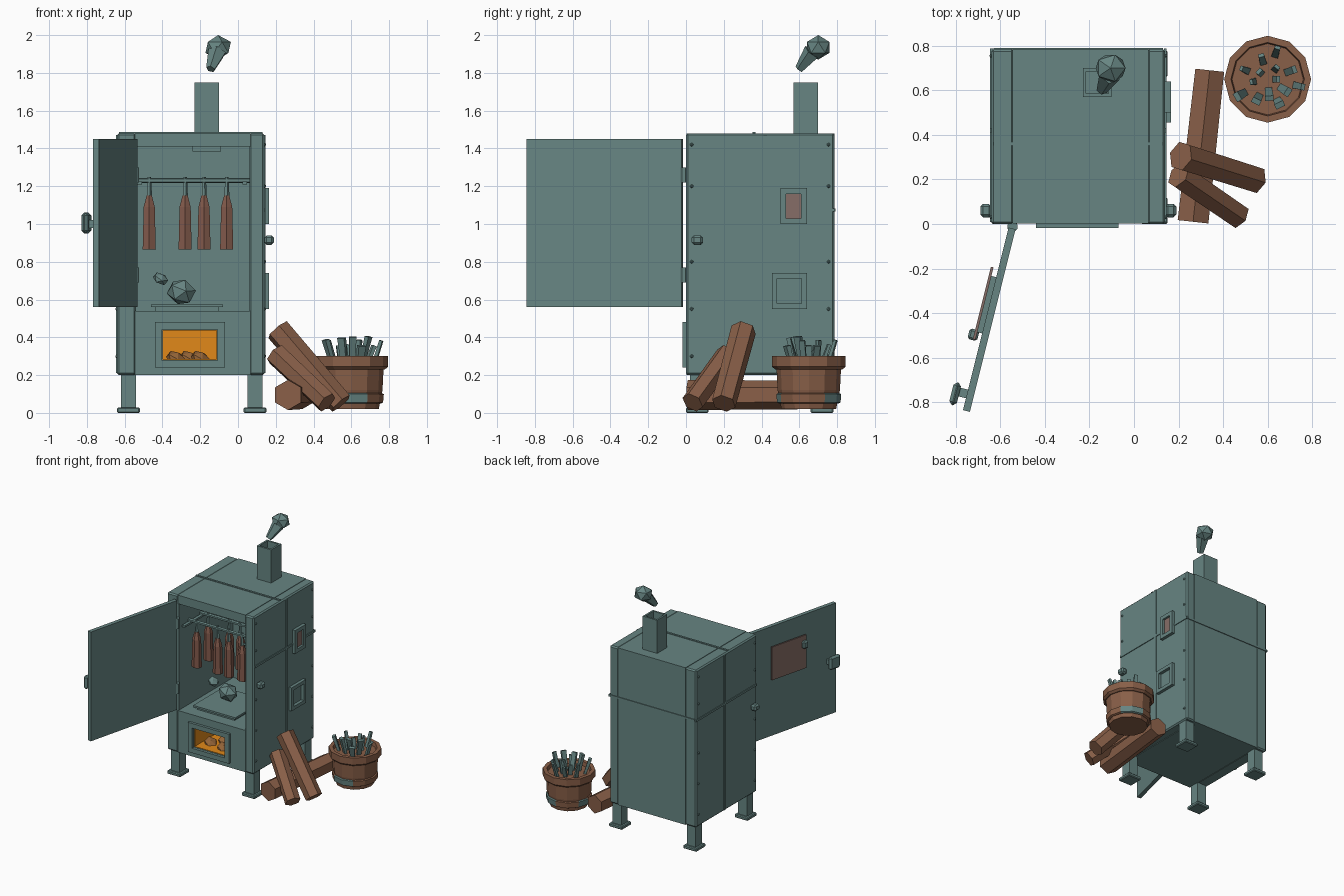
import bpy, math, random
from mathutils import Vector, Matrix

if "Cube" in bpy.data.objects:
    bpy.data.objects.remove(bpy.data.objects["Cube"])

random.seed(4)

def mat(name, rgb):
    m = bpy.data.materials.new(name)
    m.diffuse_color = (*rgb, 1)
    m.use_nodes = True
    m.node_tree.nodes["Principled BSDF"].inputs["Base Color"].default_value = m.diffuse_color
    return m

METAL = mat("teal_metal", (0.135, 0.235, 0.225))
WOOD = mat("brown_wood", (0.25, 0.115, 0.065))
MEAT = mat("smoked_meat", (0.22, 0.10, 0.07))
GLASS = mat("dusty_pane", (0.24, 0.155, 0.135))
FIRE = mat("fire_orange", (0.75, 0.25, 0.01))
EMBER = mat("ember_brown", (0.30, 0.13, 0.04))

def mesh(name, verts, faces, m):
    me = bpy.data.meshes.new(name)
    me.from_pydata(verts, [], faces)
    me.materials.append(m)
    ob = bpy.data.objects.new(name, me)
    bpy.context.collection.objects.link(ob)
    return ob

def box(name, x0, x1, y0, y1, z0, z1, m=METAL, bevel=0):
    v = [(x, y, z) for x in (x0, x1) for y in (y0, y1) for z in (z0, z1)]
    f = [(0, 1, 3, 2), (4, 6, 7, 5), (0, 4, 5, 1), (2, 3, 7, 6), (0, 2, 6, 4), (1, 5, 7, 3)]
    ob = mesh(name, v, f, m)
    if bevel:
        b = ob.modifiers.new("bevel", 'BEVEL')
        b.width, b.segments = bevel, 1
    return ob

def rod(name, a, b, r0, r1, n, m=METAL, flat=1.0):
    """Prism or taper from a to b; flat squashes its section."""
    a, b = Vector(a), Vector(b)
    q = (b - a).to_track_quat('Z', 'Y').to_matrix()
    ring = [Vector((math.cos(t), math.sin(t) * flat, 0))
            for t in [2 * math.pi * (i + .5) / n for i in range(n)]]
    v = [a + q @ (p * r0) for p in ring] + [b + q @ (p * r1) for p in ring]
    f = [(i, (i + 1) % n, n + (i + 1) % n, n + i) for i in range(n)]
    f += [tuple(range(n))[::-1], tuple(range(n, 2 * n))]
    return mesh(name, v, f, m)

def lathe(name, prof, c, n, m):
    v = [(c[0] + r * math.cos(2 * math.pi * i / n), c[1] + r * math.sin(2 * math.pi * i / n), z)
         for r, z in prof for i in range(n)]
    f = [(k * n + i, k * n + (i + 1) % n, (k + 1) * n + (i + 1) % n, (k + 1) * n + i)
         for k in range(len(prof) - 1) for i in range(n)]
    f += [tuple(range(n))[::-1], tuple(range((len(prof) - 1) * n, len(prof) * n))]
    return mesh(name, v, f, m)

def lump(name, c, s, m=METAL, turn=0.0):
    bpy.ops.mesh.primitive_ico_sphere_add(subdivisions=1, radius=1, location=c, rotation=(turn, turn, 0))
    ob = bpy.context.object
    ob.name, ob.scale = name, s
    ob.data.materials.append(m)
    return ob

def frame(name, axis, u0, u1, v0, v1, w, d0, d1):
    """Rectangular frame of four bars on a wall facing x or y."""
    for i, (a, b, c, d) in enumerate([(u0, u1, v0, v0 + w), (u0, u1, v1 - w, v1),
                                      (u0, u0 + w, v0 + w, v1 - w), (u1 - w, u1, v0 + w, v1 - w)]):
        if axis == 'x':
            box(f"{name}_{i}", d0, d1, a, b, c, d)
        else:
            box(f"{name}_{i}", a, b, d0, d1, c, d)

# cabinet shell, hollow smoking chamber above the firebox
X0, X1, Y1, Z0, Z1 = -0.64, 0.14, 0.785, 0.20, 1.48
box("left_wall", X0, -0.54, 0, Y1, Z0, Z1, bevel=.01)
box("right_wall", 0.06, X1, 0, Y1, Z0, Z1, bevel=.01)
box("back_wall", -0.545, 0.065, 0.71, Y1, Z0, Z1)
box("roof", -0.545, 0.065, 0.003, 0.72, 1.41, Z1)
box("chamber_floor", -0.545, 0.065, 0.003, 0.72, 0.44, 0.54)
box("cabinet_bottom", -0.545, 0.065, 0.003, 0.72, Z0, 0.28)
box("firebox_left_block", -0.545, -0.40, 0.003, 0.72, 0.28, 0.44)
box("firebox_right_block", -0.11, 0.065, 0.003, 0.72, 0.28, 0.44)

# sheet seams
box("side_seam_band", X0 - .006, X1 + .006, 0.0, Y1 + .005, 1.065, 1.085).hide_render = True
for s, x in (("left", X0), ("right", X1)):
    box(s + "_level_seam", x - .006, x + .006, .01, Y1 + .004, 1.065, 1.082)
    box(s + "_upright_seam", x - .006, x + .006, .41, .43, .21, 1.47)
    box(s + "_side_latch", *((x - .05, x) if x < 0 else (x, x + .05)), .03, .09, .89, .94, bevel=.012)
    for y in (.03, .755):
        for z in (.3, .55, .8, 1.2, 1.42):
            lump(s + "_rivet", (x, y, z), (.01, .01, .01))
bpy.data.objects.remove(bpy.data.objects["side_seam_band"])
box("back_level_seam", X0 + .01, X1 - .01, Y1 - .002, Y1 + .006, 1.065, 1.082)
box("roof_seam", X0 + .01, X1 - .01, .352, .368, Z1 - .002, Z1 + .006)

# firebox glow, embers and frame
box("fire_back", -.40, -.11, .30, .31, .28, .44, FIRE)
box("fire_floor", -.40, -.11, .01, .30, .278, .284, FIRE)
box("fire_ceiling", -.40, -.11, .01, .30, .436, .442, FIRE)
box("fire_left", -.402, -.396, .01, .30, .28, .44, FIRE)
box("fire_right", -.114, -.108, .01, .30, .28, .44, FIRE)
for x, y in ((-.33, .12), (-.20, .10), (-.26, .2)):
    lump("ember", (x, y, .29), (.055, .05, .035), EMBER, .4)
frame("firebox_frame", 'y', -.44, -.07, .24, .48, .038, -.018, .01)

# legs and feet
for x in (-.58, .09):
    for y in (.06, .72):
        box("leg", x - .04, x + .04, y - .04, y + .04, .02, .22)
        box("foot", x - .06, x + .06, y - .06, y + .06, 0, .028, bevel=.006)

# side hatches
frame("upper_hatch", 'x', .50, .64, 1.00, 1.19, .03, X1 - .01, .165)
box("upper_hatch_pane", X1, .148, .53, .61, 1.03, 1.16, GLASS)
frame("lower_hatch", 'x', .455, .64, .55, .74, .028, X1 - .01, .165)

# chimney: hollow square pipe
cx, cy = -.165, .635
for i, (a, b, c, d) in enumerate([(-.065, .065, -.065, -.05), (-.065, .065, .05, .065),
                                  (-.065, -.05, -.05, .05), (.05, .065, -.05, .05)]):
    box(f"chimney_side_{i}", cx + a, cx + b, cy + c, cy + d, 1.47, 1.75)
box("chimney_core", cx - .05, cx + .05, cy - .05, cy + .05, 1.47, 1.66)
box("chimney_collar", cx - .075, cx + .075, cy - .09, cy + .065, 1.385, 1.415)

# smoke puffs
rod("smoke_tail", (-.145, .60, 1.82), (-.11, .67, 1.91), .025, .05, 5)
lump("smoke_puff", (-.105, .70, 1.935), (.075, .07, .065))

# open door, built closed along +x then swung round its hinge
swing = Matrix.Translation((-.545, -.01, 0)) @ Matrix.Rotation(math.atan2(-.82, -.205), 4, 'Z')
door = [box("door", .01, .855, -.016, .016, .56, 1.45),
        box("door_window", .20, .535, -.05, -.038, 1.03, 1.30, GLASS),
        box("door_window_mount", .24, .50, -.04, -.01, 1.06, 1.27),
        box("window_catch", .49, .54, -.075, -.03, 1.20, 1.26, bevel=.01),
        box("door_handle_post", .76, .80, -.06, 0, .98, 1.02),
        box("door_handle", .74, .845, -.085, -.05, .95, 1.06, bevel=.015)]
for ob in door:
    ob.data.transform(swing)
for z in (.73, 1.26):
    rod("hinge", (-.545, -.012, z - .04), (-.545, -.012, z + .04), .024, .024, 8)

# hanging rods, hooks and meat
for y in (.14, .29, .46):
    rod("hanging_rod", (-.54, y, 1.23), (.06, y, 1.23), .014, .014, 6)
for x in (-.52, .035):
    box("rod_rail", x - .012, x + .012, .04, .70, 1.21, 1.225)
for y in (.14, .29):
    for x in (-.47, -.28, -.18, -.06):
        rod("hook", (x, y, 1.12), (x, y, 1.25), .016, .010, 5)
        rod("meat_shoulder", (x, y, 1.09), (x, y, 1.15), .034, .016, 6, MEAT)
        rod("meat_strip", (x, y, .865), (x, y, 1.09), .040, .034, 6, MEAT, .85)

# pan with drippings
box("drip_pan", -.44, -.10, .10, .45, .54, .56)
box("drip_pan_rim", -.46, -.08, .08, .47, .56, .575)
lump("pan_lump", (-.30, .30, .64), (.08, .07, .07), turn=.3)
lump("pan_small_lump", (-.41, .27, .71), (.045, .04, .028), turn=.5)

# firewood
rod("lying_log", (.265, .01, .095), (.34, .69, .095), .08, .075, 6, WOOD)
rod("leaning_log", (.21, .305, .44), (.545, .20, .05), .068, .065, 6, WOOD)
rod("short_leaning_log", (.20, .22, .31), (.47, .035, .055), .062, .06, 6, WOOD)

# basket with two hoops, lower one partly teal
C = (.60, .65)
lathe("basket_body", [(.145, .02), (.165, .12), (.172, .26)], C, 12, WOOD)
lathe("basket_rim", [(.178, .23), (.195, .245), (.195, .30), (.165, .30), (.16, .27)], C, 12, WOOD)
hoop = lathe("basket_hoop", [(.158, .05), (.168, .055), (.172, .10), (.16, .105)], C, 12, WOOD)
hoop.data.materials.append(METAL)
for p in hoop.data.polygons:
    p.material_index = int(p.index % 12 in (1, 2, 5, 8, 9))

# chips in the basket
for i in range(14):
    t, r = i * 2.4, .03 + .10 * (i / 14)
    d = Vector((math.cos(t), math.sin(t), 0))
    a = Vector((*C, .26)) + d * r
    b = a + d * random.uniform(.01, .045) + Vector((0, 0, random.uniform(.09, .155)))
    rod("wood_chip", a, b, .022, random.uniform(.012, .032), 4, METAL, .6)
